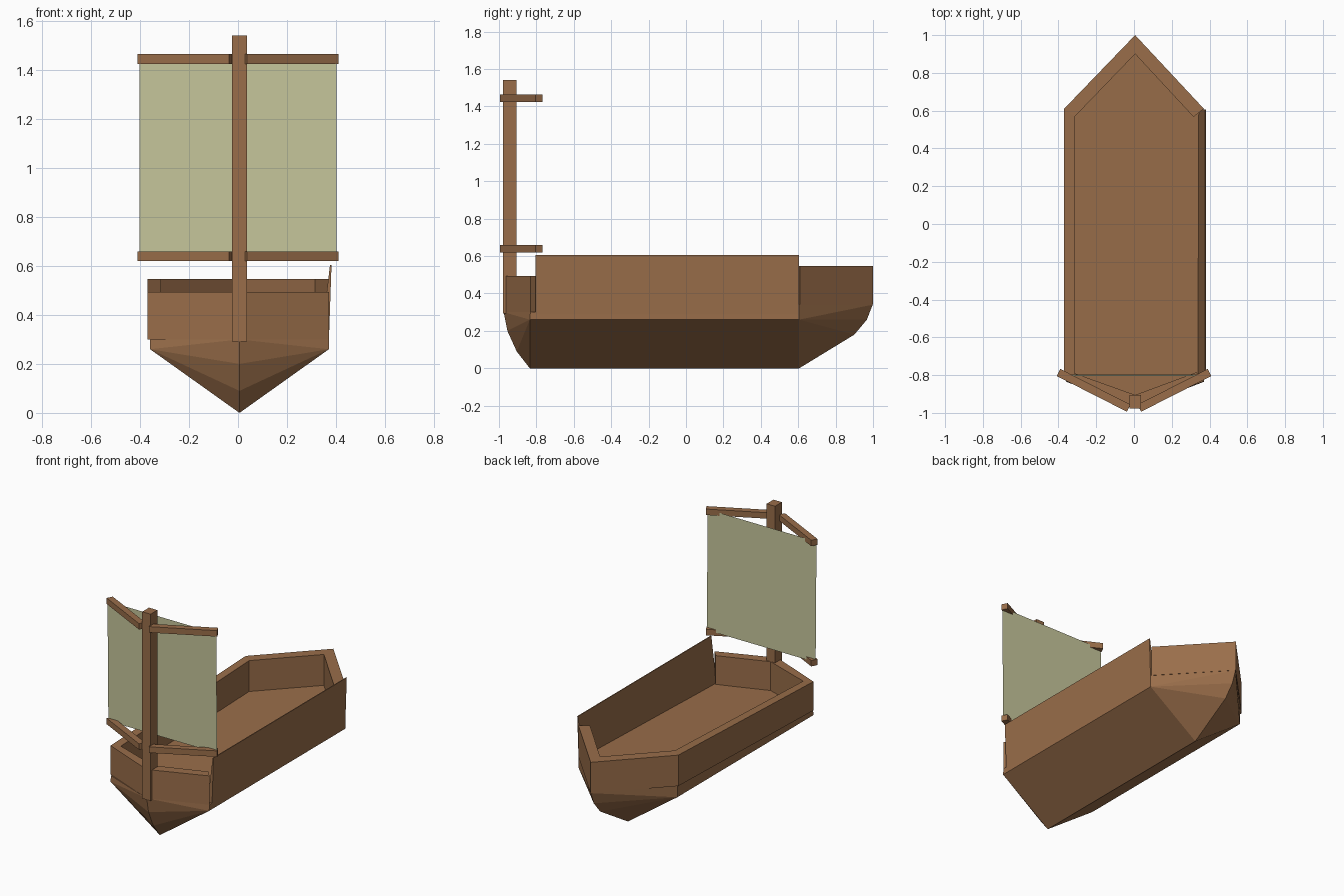
import bpy
import math

if "Cube" in bpy.data.objects:
    bpy.data.objects.remove(bpy.data.objects["Cube"])

CX = 0.006  # centre line of keel and mast


def material(name, rgb):
    m = bpy.data.materials.new(name)
    m.diffuse_color = (*rgb, 1)
    m.use_nodes = True
    m.node_tree.nodes["Principled BSDF"].inputs["Base Color"].default_value = m.diffuse_color
    return m


WOOD = material("wood", (0.32, 0.155, 0.068))
CLOTH = material("cloth", (0.57, 0.57, 0.33))


def mesh_object(name, verts, faces, mat):
    me = bpy.data.meshes.new(name)
    me.from_pydata(verts, [], faces)
    me.materials.append(mat)
    ob = bpy.data.objects.new(name, me)
    bpy.context.collection.objects.link(ob)
    return ob


def box(name, loc, size, angle=0):
    bpy.ops.mesh.primitive_cube_add(size=1, location=loc, rotation=(0, 0, angle))
    ob = bpy.context.object
    ob.name = name
    ob.scale = size
    ob.data.materials.append(WOOD)
    return ob


# Hull: a keel line from bow to stern, with faceted fans closing both ends
bow = [(-0.975, 0.30), (-0.955, 0.20), (-0.905, 0.09), (-0.835, 0.0)]
stern = [(0.605, 0.0), (0.90, 0.18), (0.967, 0.26), (0.998, 0.34)]
verts = [(CX, y, z) for y, z in bow + stern]
faces = []
for side in (-1, 1):
    i = len(verts)
    x = CX + side * 0.365
    verts += [(x, -0.832, 0.30), (x, -0.835, 0.26), (x, 0.605, 0.26), (x, 0.605, 0.34)]
    half = [(i, 0, i + 1)] + [(k, k + 1, i + 1) for k in range(3)]
    half += [(3, 4, i + 2, i + 1)]
    half += [(k, k + 1, i + 2) for k in range(4, 7)]
    half += [(7, i + 3, i + 2), (i, i + 1, i + 2, i + 3)]
    faces += half if side < 0 else [f[::-1] for f in half]
# Deck closes the top of the hull
faces.append((0, 8, 11, 7, 15, 12))
mesh_object("hull", verts, faces, WOOD)


# Bulwark: one thick wall round stern, left side and bow, open on the right
outer = [(0.37, 0.61), (CX, 1.0), (-0.37, 0.61), (-0.37, -0.82), (CX, -0.975), (0.372, -0.832)]
inner = [(0.315, 0.567), (CX, 0.90), (-0.315, 0.567), (-0.315, -0.79), (CX, -0.905), (0.33, -0.785)]
levels = [(0.34, 0.547)] * 3 + [(0.30, 0.493)] * 3
verts, faces = [], []
for o, n, (low, high) in zip(outer, inner, levels):
    verts += [(*o, low), (*o, high), (*n, high), (*n, low)]
for s in range(len(outer) - 1):
    a, b = s * 4, s * 4 + 4
    for k in range(4):
        j = (k + 1) % 4
        faces.append((a + k, a + j, b + j, b + k))
e = len(verts) - 4
faces += [(3, 2, 1, 0), (e, e + 1, e + 2, e + 3)]
mesh_object("bulwark", verts, faces, WOOD)

# Tall thin right side board, leaning slightly outward
section = [(0.37, 0.26), (0.382, 0.605), (0.376, 0.605), (0.338, 0.30)]
verts = [(x, y, z) for y in (-0.805, 0.605) for x, z in section]
faces = [(k, k + 4, (k + 1) % 4 + 4, (k + 1) % 4) for k in range(4)]
faces += [(0, 1, 2, 3), (7, 6, 5, 4)]
mesh_object("right_side_board", verts, faces, WOOD)

# Mast
box("mast", (CX, -0.942, 0.917), (0.062, 0.072, 1.25))

# Swept-back spars
inner_y, outer_y = -0.975, -0.786
for z, level in ((0.64, "lower"), (1.445, "upper")):
    for side, label in ((-1, "left"), (1, "right")):
        x0, x1 = side * 0.028, side * 0.4
        dx, dy = x1 - x0, outer_y - inner_y
        box(f"{level}_{label}_spar", ((x0 + x1) / 2, (inner_y + outer_y) / 2, z),
            (math.hypot(dx, dy), 0.042, 0.04), math.atan2(dy, dx))

# Sail stretched between the spar ends
mesh_object("sail", [(-0.403, -0.796, 0.64), (0.403, -0.796, 0.64),
                     (0.403, -0.805, 1.445), (-0.403, -0.805, 1.445)],
            [(0, 1, 2, 3)], CLOTH)
